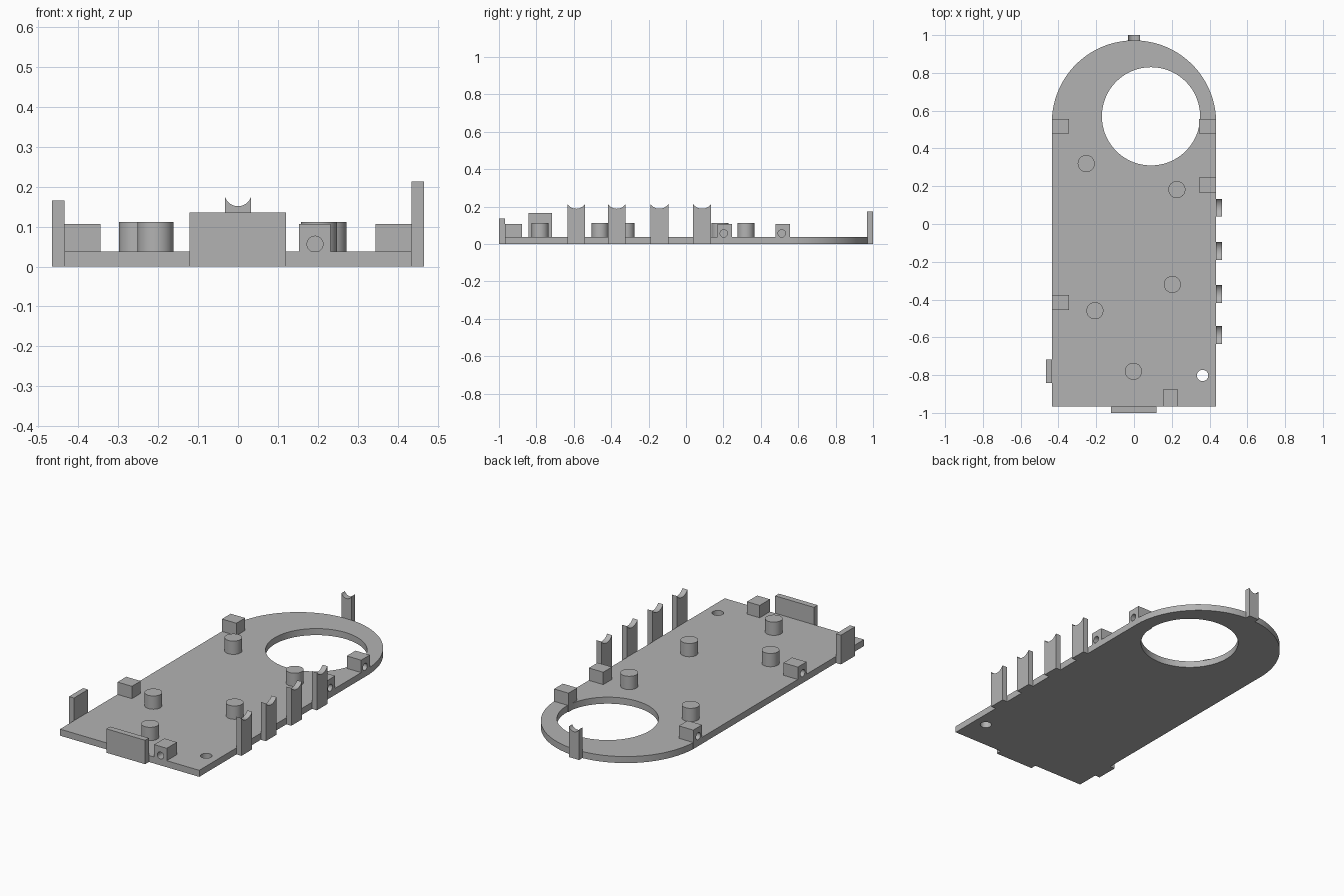
import bpy, bmesh
from math import pi, cos, sin, asin, radians
from mathutils import Vector, Matrix

default = bpy.data.objects.get("Cube")
if default:
    bpy.data.objects.remove(default, do_unlink=True)

grey = bpy.data.materials.new("plain grey")
grey.use_nodes = True
colour = (0.45, 0.45, 0.45, 1)
grey.diffuse_color = colour
grey.node_tree.nodes["Principled BSDF"].inputs["Base Color"].default_value = colour

HALF_W, FRONT, ARC_Y = 0.435, -0.967, 0.537
THICK, TAB = 0.037, 0.031


def finish(bm, name):
    bmesh.ops.recalc_face_normals(bm, faces=bm.faces)
    mesh = bpy.data.meshes.new(name)
    bm.to_mesh(mesh)
    bm.free()
    mesh.materials.append(grey)
    ob = bpy.data.objects.new(name, mesh)
    bpy.context.collection.objects.link(ob)
    return ob


def select(ob):
    bpy.ops.object.select_all(action='DESELECT')
    ob.select_set(True)
    bpy.context.view_layer.objects.active = ob


def smooth(ob):
    select(ob)
    bpy.ops.object.shade_smooth_by_angle(angle=radians(30))


def prism(name, points, depth):
    """Extrude a list of 3D points along the depth vector."""
    bm = bmesh.new()
    face = bm.faces.new([bm.verts.new(p) for p in points])
    new = bmesh.ops.extrude_face_region(bm, geom=[face])["geom"]
    bmesh.ops.translate(bm, vec=Vector(depth),
                        verts=[v for v in new if isinstance(v, bmesh.types.BMVert)])
    return finish(bm, name)


def box(name, x0, x1, y0, y1, height):
    return prism(name, [(x0, y0, 0), (x1, y0, 0), (x1, y1, 0), (x0, y1, 0)], (0, 0, height))


def cylinder(name, centre, radius, length, axis=(0, 0, 1), sides=48):
    bm = bmesh.new()
    turn = Vector((0, 0, 1)).rotation_difference(Vector(axis)).to_matrix().to_4x4()
    bmesh.ops.create_cone(bm, cap_ends=True, segments=sides, radius1=radius, radius2=radius,
                          depth=length, matrix=Matrix.Translation(centre) @ turn)
    return finish(bm, name)


def cut(ob, cutter):
    mod = ob.modifiers.new("hole", 'BOOLEAN')
    mod.operation, mod.object, mod.solver = 'DIFFERENCE', cutter, 'EXACT'
    select(ob)
    bpy.ops.object.modifier_apply(modifier=mod.name)
    bpy.data.objects.remove(cutter, do_unlink=True)


# Base plate with a round back end, a large window and a screw hole
arc = [(HALF_W * cos(pi * i / 64), ARC_Y + HALF_W * sin(pi * i / 64), 0) for i in range(65)]
plate = prism("base_plate", [(-HALF_W, FRONT, 0), (HALF_W, FRONT, 0)] + arc, (0, 0, THICK))
cut(plate, cylinder("window_cutter", (0.09, 0.57, 0), 0.26, 0.2, sides=96))
cut(plate, cylinder("screw_cutter", (0.363, -0.802, 0), 0.03, 0.2))
smooth(plate)

# Support pegs
for i, (x, y) in enumerate([(-0.253, 0.32), (0.227, 0.182), (0.203, -0.32),
                            (-0.207, -0.459), (-0.003, -0.78)]):
    smooth(cylinder(f"support_peg_{i + 1}", (x, y, 0.066), 0.045, 0.092))

# Fixing blocks, each with a blind hole in its outer face
for name, side, y in [("right_back", -1, 0.517), ("right_front", -1, -0.415),
                      ("left_back", 1, 0.517), ("left_middle", 1, 0.207)]:
    xs = sorted((side * 0.345, side * HALF_W))
    block = box(name + "_block", *xs, y - 0.039, y + 0.039, 0.107)
    cut(block, cylinder("bore", (side * HALF_W, y - 0.005, 0.056), 0.02, 0.12, (1, 0, 0), 32))
    smooth(block)
block = box("front_block", 0.153, 0.232, FRONT, -0.876, 0.107)
cut(block, cylinder("bore", (0.193, FRONT, 0.056), 0.02, 0.12, (0, 1, 0), 32))
smooth(block)


# Cable clips: upright tabs with a scooped top
def clip(name, origin, across, depth, width, height, dip):
    h = width / 2
    r = (h * h + dip * dip) / (2 * dip)
    a = asin(h / r)
    scoop = [(r * sin(a - 2 * a * i / 16), height + r * cos(a) - r * cos(a - 2 * a * i / 16))
             for i in range(17)]
    outline = [(-h, 0), (h, 0)] + scoop
    pts = [Vector(origin) + Vector(across) * u + Vector((0, 0, v)) for u, v in outline]
    smooth(prism(name, pts, depth))


for i, y in enumerate((-0.587, -0.37, -0.142, 0.086)):
    clip(f"left_clip_{i + 1}", (HALF_W, y, 0), (0, 1, 0), (TAB, 0, 0), 0.095, 0.213, 0.025)
clip("back_clip", (0, 0.969, 0), (1, 0, 0), (0, TAB, 0), 0.064, 0.173, 0.022)

# Flat locating tabs
box("front_tab", -0.122, 0.12, -1.0, FRONT, 0.135)
box("right_tab", -HALF_W - TAB, -HALF_W, -0.842, -0.717, 0.165)
